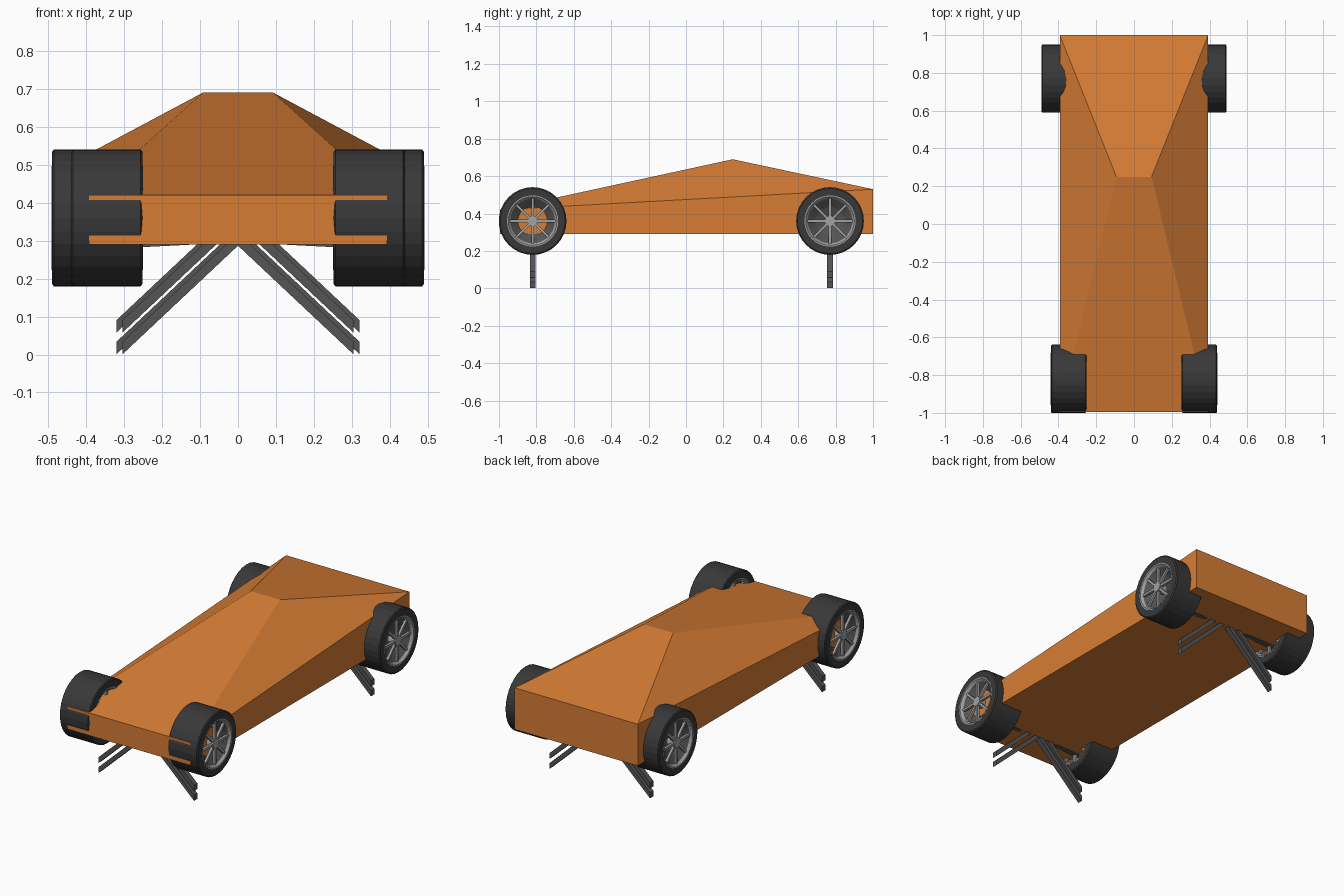
import bpy, bmesh
from math import sin, cos, pi
from mathutils import Matrix, Vector

if "Cube" in bpy.data.objects:
    bpy.data.objects.remove(bpy.data.objects["Cube"])


def material(name, rgb):
    m = bpy.data.materials.new(name)
    m.diffuse_color = (*rgb, 1)
    m.use_nodes = True
    m.node_tree.nodes["Principled BSDF"].inputs["Base Color"].default_value = m.diffuse_color
    return m


ORANGE = material("orange_paint", (0.68, 0.205, 0.035))
RUBBER = material("dark_rubber", (0.04, 0.04, 0.04))
DARK = material("dark_metal", (0.09, 0.09, 0.09))
LIGHT = material("light_metal", (0.36, 0.36, 0.36))


def finish(name, bm, mat):
    bmesh.ops.recalc_face_normals(bm, faces=bm.faces)
    me = bpy.data.meshes.new(name)
    bm.to_mesh(me)
    bm.free()
    me.materials.append(mat)
    ob = bpy.data.objects.new(name, me)
    bpy.context.collection.objects.link(ob)
    return ob


def lathe(name, profile, origin, mat, segs=32):
    """Spin a closed (depth, radius) loop about the x axis."""
    bm = bmesh.new()
    rings = [[bm.verts.new((origin[0] + d,
                            origin[1] + r * cos(2 * pi * i / segs),
                            origin[2] + r * sin(2 * pi * i / segs)))
              for i in range(segs)] for d, r in profile]
    for k, a in enumerate(rings):
        b = rings[(k + 1) % len(rings)]
        for i in range(segs):
            j = (i + 1) % segs
            bm.faces.new((a[i], a[j], b[j], b[i]))
    return finish(name, bm, mat)


def add_box(bm, center, size, rot=Matrix()):
    m = Matrix.Translation(center) @ rot @ Matrix.Diagonal((*size, 1))
    bmesh.ops.create_cube(bm, size=1, matrix=m)


def bar(name, x0, z0, x1, z1, y, h, w, mat):
    """Sheared bar with upright ends; z0 and z1 are its lower edge."""
    bm = bmesh.new()
    v = [bm.verts.new((x, y + s * w / 2, z + t))
         for s in (-1, 1) for x, z, t in
         ((x0, z0, 0), (x1, z1, 0), (x1, z1, h), (x0, z0, h))]
    bm.faces.new(v[:4])
    bm.faces.new(v[4:][::-1])
    for i in range(4):
        j = (i + 1) % 4
        bm.faces.new((v[i], v[i + 4], v[j + 4], v[j]))
    return finish(name, bm, mat)


# Wedge body: flat floor, sloping belt line, short roof ridge
bm = bmesh.new()
F, B, W = -0.994, 1.0, 0.393
fl, fr, br, bl = [bm.verts.new(p) for p in
                  ((-W, F, 0.29), (W, F, 0.29), (W, B, 0.29), (-W, B, 0.29))]
tfl, tfr, tbr, tbl = [bm.verts.new(p) for p in
                      ((-W, F, 0.42), (W, F, 0.42), (W, B, 0.53), (-W, B, 0.53))]
rl, rr = bm.verts.new((-0.093, 0.25, 0.69)), bm.verts.new((0.093, 0.25, 0.69))
for f in ((fl, fr, br, bl), (fl, fr, tfr, tfl), (br, bl, tbl, tbr),
          (fr, br, tbr, tfr), (bl, fl, tfl, tbl), (tfl, tfr, rr, rl),
          (tbr, tbl, rl, rr), (tfr, tbr, rr), (tbl, tfl, rl)):
    bm.faces.new(f)
finish("body", bm, ORANGE)


# Wheel: tyre, rim lips, double dish, spokes and hub on both faces
def wheel(name, x, y, z=0.36):
    h = 0.094
    o = (x, y, z)
    lathe(name + "_tire", [(-h, 0.135), (-h, 0.174), (-h + 0.005, 0.181),
                           (h - 0.005, 0.181), (h, 0.174), (h, 0.135)], o, RUBBER)
    lathe(name + "_dish", [(-h + 0.012, 0.125), (-0.044, 0.075), (-0.012, 0.001),
                           (0.012, 0.001), (0.044, 0.075), (h - 0.012, 0.125)],
          o, DARK)
    bm = bmesh.new()
    for s in (-1, 1):
        for i in range(8):
            rot = Matrix.Rotation(i * pi / 4, 4, 'X')
            c = Vector(o) + rot @ Vector((s * (h - 0.016), 0, 0.072))
            add_box(bm, c, (0.014, 0.014, 0.115), rot)
        m = (Matrix.Translation((x + s * (h - 0.03), y, z))
             @ Matrix.Rotation(pi / 2, 4, 'Y'))
        bmesh.ops.create_cone(bm, cap_ends=True, segments=16, radius1=0.028,
                              radius2=0.028, depth=0.05, matrix=m)
    finish(name + "_spokes", bm, LIGHT)
    for s, tag in ((-1, "a"), (1, "b")):
        lathe(name + "_rim_" + tag, [(s * (h + 0.001), 0.137), (s * (h + 0.001), 0.130),
                                     (s * (h - 0.012), 0.119), (s * (h - 0.02), 0.137)],
              o, LIGHT)


# Wheels, splayed struts and suspension arms, mirrored left and right
SLOPE = 0.94
for end, y, wx, tip in (("front", -0.82, 0.346, 0.304), ("rear", 0.77, 0.396, 0.32)):
    for s, side in ((-1, "left"), (1, "right")):
        wheel(f"{end}_{side}_wheel", s * wx, y)
        for k, lift in enumerate((0.0, 0.057)):
            z1 = 0.001 + lift
            x0 = tip - 0.32 / SLOPE if k == 0 else 0.02
            bar(f"{end}_{side}_strut_{k}", s * x0, z1 + (tip - x0) * SLOPE,
                s * tip, z1, y, 0.033, 0.03, DARK)
        bar(f"{end}_{side}_arm", s * 0.02, 0.295, s * wx, 0.278,
            y, 0.03, 0.03, DARK)
